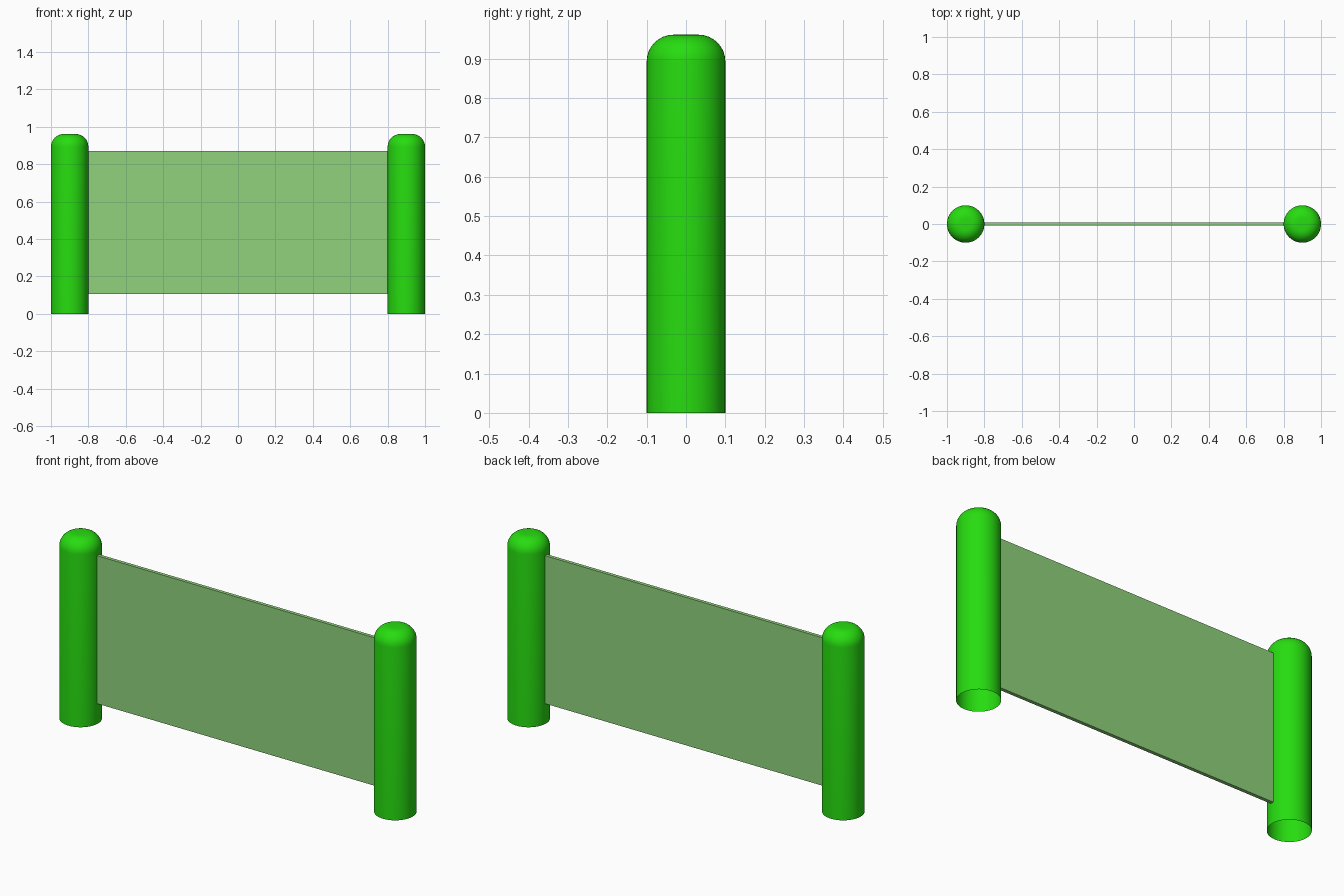
import bpy, bmesh
from math import sin, cos, pi

if "Cube" in bpy.data.objects:
    bpy.data.objects.remove(bpy.data.objects["Cube"])

def material(name, rgb):
    m = bpy.data.materials.new(name)
    m.diffuse_color = (*rgb, 1)
    m.use_nodes = True
    m.node_tree.nodes["Principled BSDF"].inputs["Base Color"].default_value = m.diffuse_color
    return m

post_green = material("post_green", (0.02, 0.72, 0.005))
panel_green = material("panel_green", (0.28, 0.65, 0.2))

def make_post(name, x, radius=0.1, height=0.961, fillet=0.068, sides=48, steps=8):
    # Open-bottomed tube with a rounded shoulder and a small flat cap
    profile = [(radius, 0)]
    for i in range(steps + 1):
        a = i / steps * pi / 2
        profile.append((radius - fillet + fillet * cos(a), height - fillet + fillet * sin(a)))
    bm = bmesh.new()
    rings = [[bm.verts.new((r * cos(2 * pi * k / sides), r * sin(2 * pi * k / sides), z))
              for k in range(sides)] for r, z in profile]
    for lo, hi in zip(rings, rings[1:]):
        for k in range(sides):
            n = (k + 1) % sides
            bm.faces.new((lo[k], lo[n], hi[n], hi[k]))
    bm.faces.new(rings[-1])
    for f in bm.faces:
        f.smooth = True
    mesh = bpy.data.meshes.new(name)
    bm.to_mesh(mesh)
    bm.free()
    mesh.materials.append(post_green)
    post = bpy.data.objects.new(name, mesh)
    post.location.x = x
    bpy.context.collection.objects.link(post)

# End posts
make_post("left_post", -0.9)
make_post("right_post", 0.9)

# Thin panel spanning between the posts
bottom, top = 0.106, 0.871
bpy.ops.mesh.primitive_cube_add(size=1, location=(0, 0, (bottom + top) / 2))
panel = bpy.context.object
panel.name = "panel"
panel.scale = (1.604, 0.018, top - bottom)
panel.data.materials.append(panel_green)
